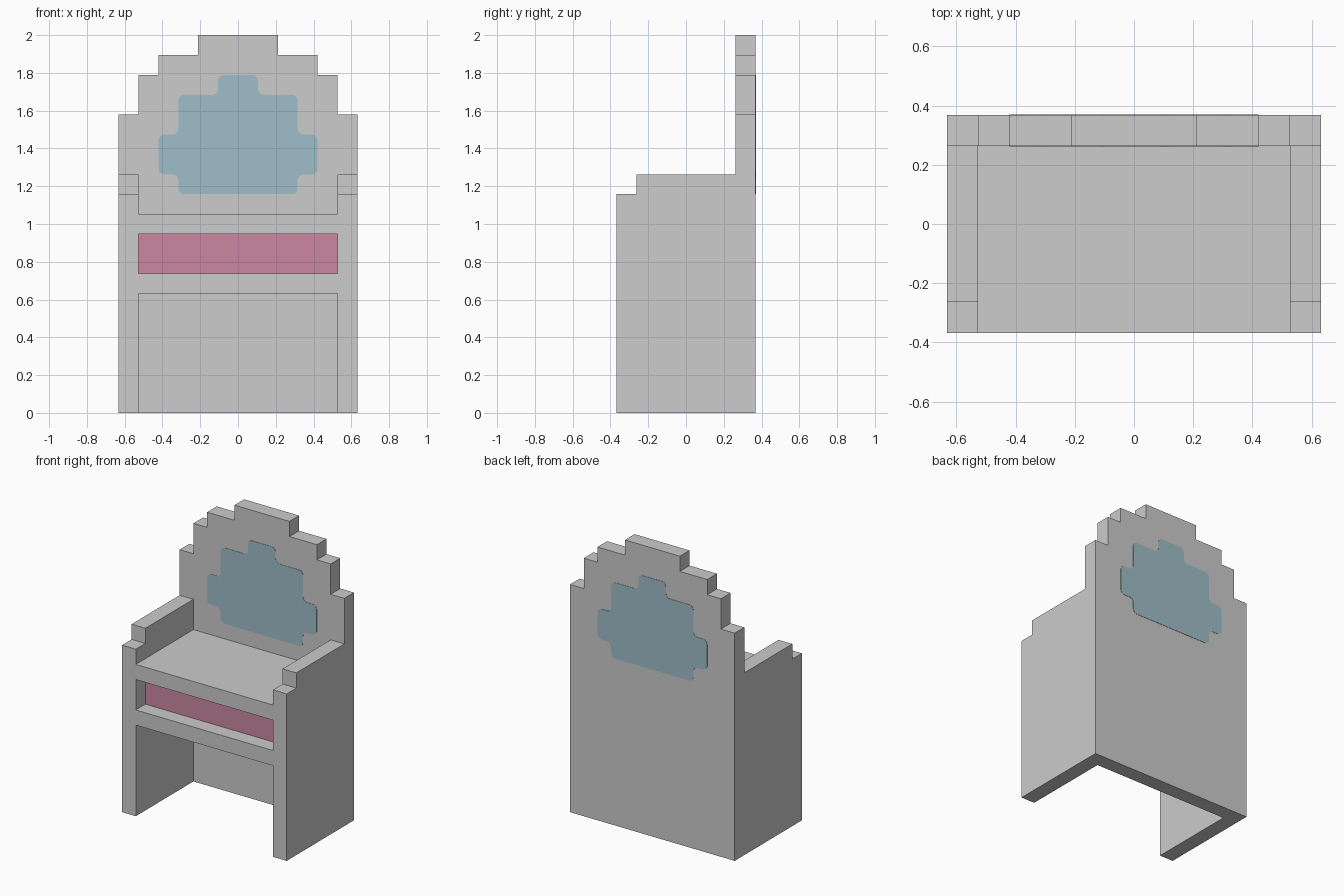
import bpy, bmesh
from mathutils import Vector

if "Cube" in bpy.data.objects:
    bpy.data.objects.remove(bpy.data.objects["Cube"])

U = 2 / 19          # the whole chair sits on this module


def material(name, rgb):
    m = bpy.data.materials.new(name)
    m.diffuse_color = (*rgb, 1)
    m.use_nodes = True
    m.node_tree.nodes["Principled BSDF"].inputs["Base Color"].default_value = m.diffuse_color
    return m


grey = material("light_grey", (0.604, 0.604, 0.604))
pink = material("pink", (0.604, 0.242, 0.352))
blue = material("pale_blue", (0.35, 0.51, 0.58))


def mirrored(half):
    """Close a right-hand half profile about x = 0."""
    return half + [(-x, z) for x, z in reversed(half)]


def prism(name, pts, axis, a, b, mat, rounding=0):
    """Extrude a profile (in modules) along x or y from a to b."""
    place = (lambda p, t: (t, p[0], p[1])) if axis == "x" else (lambda p, t: (p[0], t, p[1]))
    bm = bmesh.new()
    face = bm.faces.new([bm.verts.new(Vector(place(p, a)) * U) for p in pts])
    ext = bmesh.ops.extrude_face_region(bm, geom=[face], use_keep_orig=True)
    shift = Vector(place((0, 0), b - a)) * U
    bmesh.ops.translate(bm, vec=shift, verts=[v for v in ext["geom"] if isinstance(v, bmesh.types.BMVert)])
    bmesh.ops.recalc_face_normals(bm, faces=bm.faces)
    if rounding:
        along = [e for e in bm.edges if abs((e.verts[0].co - e.verts[1].co).normalized().dot(shift.normalized())) > 0.9]
        bmesh.ops.bevel(bm, geom=along, offset=rounding, segments=3, profile=0.5, affect='EDGES')
    me = bpy.data.meshes.new(name)
    bm.to_mesh(me)
    bm.free()
    me.materials.append(mat)
    ob = bpy.data.objects.new(name, me)
    bpy.context.collection.objects.link(ob)
    return ob


# stepped backrest running down to the floor
body = prism("chair_body", mirrored([(6, 0), (6, 15), (5, 15), (5, 17), (4, 17), (4, 18), (2, 18), (2, 19)]),
             "y", 2.5, 3.5, grey)

# side panels with stepped arm tops
arm = [(-3.5, 0), (3, 0), (3, 12), (-2.5, 12), (-2.5, 11), (-3.5, 11)]
parts = [prism("side_panel", arm, "x", min(5 * s, 6 * s), max(5 * s, 6 * s), grey) for s in (-1, 1)]

# seat block with a recess along the front
seat = [(-3.5, 6), (3, 6), (3, 10), (-3.5, 10), (-3.5, 9), (-2.5, 9), (-2.5, 7), (-3.5, 7)]
parts.append(prism("seat_block", seat, "x", -5.5, 5.5, grey))

# weld everything into one clean solid
bpy.context.view_layer.objects.active = body
for p in parts:
    mod = body.modifiers.new("weld", 'BOOLEAN')
    mod.operation, mod.solver, mod.object = 'UNION', 'EXACT', p
    bpy.ops.object.modifier_apply(modifier=mod.name)
    bpy.data.objects.remove(p)

bm = bmesh.new()
bm.from_mesh(body.data)
bmesh.ops.remove_doubles(bm, verts=bm.verts, dist=1e-4)
bmesh.ops.dissolve_limit(bm, angle_limit=0.01, verts=bm.verts, edges=bm.edges)
bm.to_mesh(body.data)
bm.free()

# pink on the recessed front face only
body.data.materials.clear()
body.data.materials.append(grey)
body.data.materials.append(pink)
for f in body.data.polygons:
    c = f.center / U
    f.material_index = int(f.normal.y < -0.9 and abs(c.y + 2.5) < 0.1 and 7 < c.z < 9)

# blue rounded panels on both faces of the backrest
panel = mirrored([(3, 11), (3, 12), (4, 12), (4, 14), (3, 14), (3, 16), (1, 16), (1, 17)])
prism("front_back_panel", panel, "y", 2.48, 2.5, blue, 0.03)
prism("rear_back_panel", panel, "y", 3.5, 3.52, blue, 0.03)
